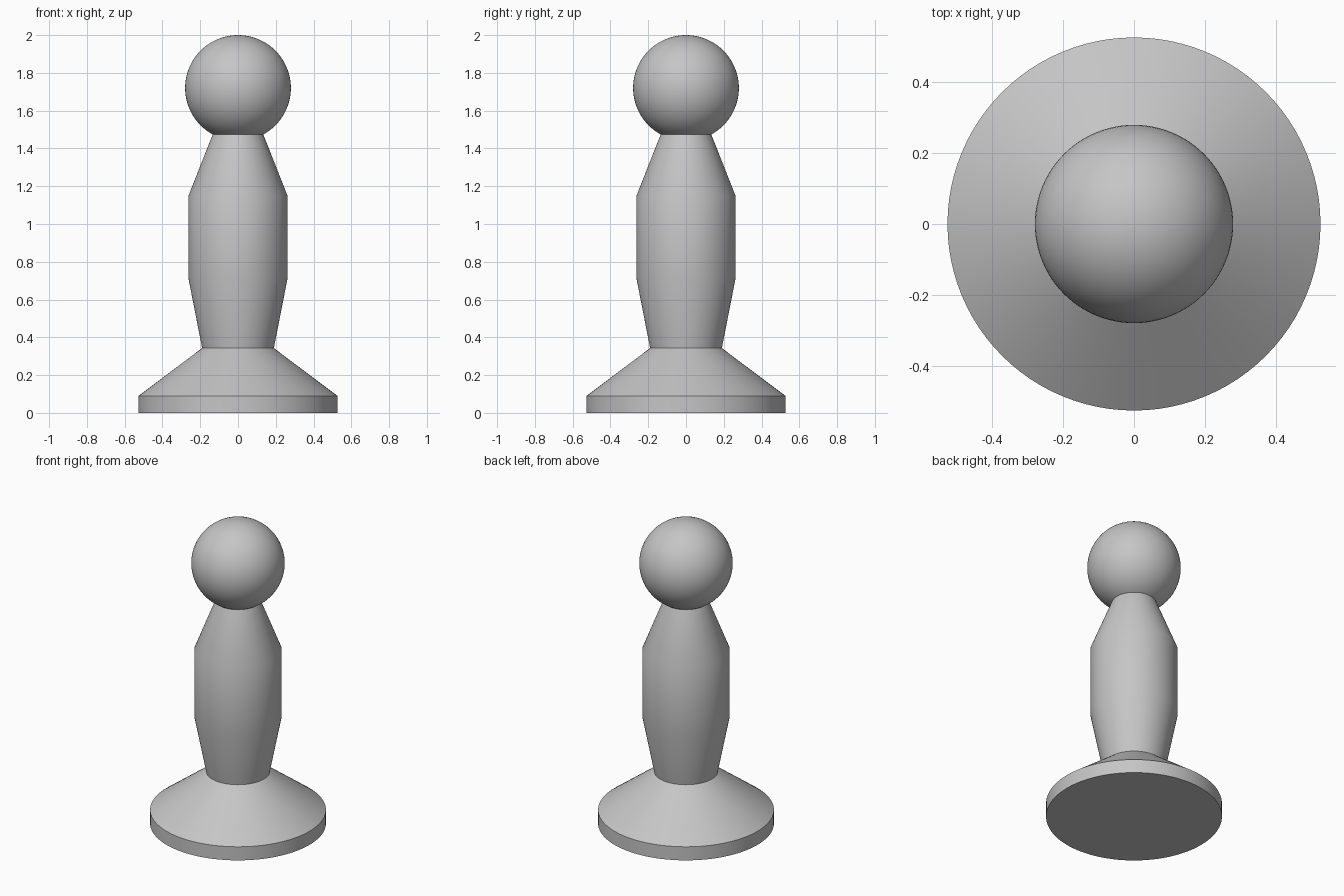
import bpy
import bmesh
import math

cube = bpy.data.objects.get("Cube")
if cube:
    bpy.data.objects.remove(cube, do_unlink=True)

SEGMENTS = 96

grey = bpy.data.materials.new("plain grey")
grey.use_nodes = True
colour = (0.56, 0.56, 0.56, 1)
grey.diffuse_color = colour
grey.node_tree.nodes["Principled BSDF"].inputs["Base Color"].default_value = colour


def finish(obj):
    obj.data.materials.append(grey)
    bpy.ops.object.select_all(action="DESELECT")
    obj.select_set(True)
    bpy.context.view_layer.objects.active = obj
    bpy.ops.object.shade_smooth_by_angle(angle=math.radians(30))


def lathe(name, profile):
    """Spin (radius, height) points round the z axis and cap both ends."""
    bm = bmesh.new()
    rings = []
    for radius, height in profile:
        ring = []
        for i in range(SEGMENTS):
            a = math.tau * i / SEGMENTS
            ring.append(bm.verts.new((radius * math.cos(a), radius * math.sin(a), height)))
        rings.append(ring)
    for low, high in zip(rings, rings[1:]):
        for i in range(SEGMENTS):
            j = (i + 1) % SEGMENTS
            bm.faces.new((low[i], low[j], high[j], high[i]))
    bm.faces.new(rings[0][::-1])
    bm.faces.new(rings[-1])
    mesh = bpy.data.meshes.new(name)
    bm.to_mesh(mesh)
    bm.free()
    obj = bpy.data.objects.new(name, mesh)
    bpy.context.collection.objects.link(obj)
    finish(obj)


# Foot disc with sloping shoulder, body and neck in one turned piece
lathe("turned_body", [(0.527, 0), (0.527, 0.09), (0.19, 0.343),
                      (0.262, 0.71), (0.262, 1.15), (0.133, 1.477)])

# Ball head resting on the neck
bpy.ops.mesh.primitive_uv_sphere_add(segments=SEGMENTS, ring_count=48,
                                     radius=0.28, location=(0, 0, 1.72))
head = bpy.context.object
head.name = "ball_head"
finish(head)
